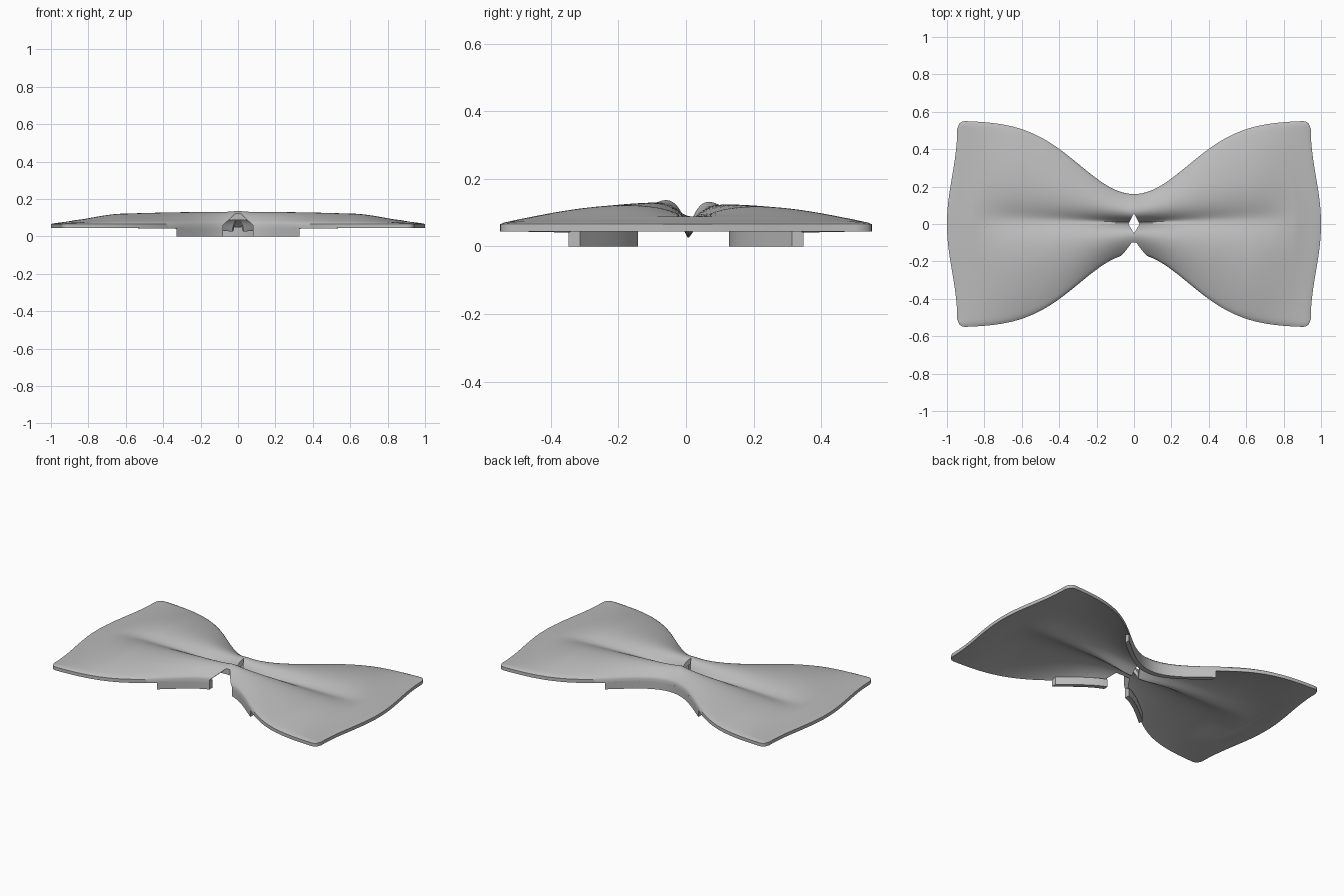
import bpy, bmesh, math

cube = bpy.data.objects.get("Cube")
if cube:
    bpy.data.objects.remove(cube)

grey = bpy.data.materials.new("plain_grey")
grey.use_nodes = True
colour = (0.5, 0.5, 0.5, 1)
grey.diffuse_color = colour
grey.node_tree.nodes["Principled BSDF"].inputs["Base Color"].default_value = colour

NU, NV = 120, 72
HALF = 0.945          # half width at the corners
EDGE = 0.073          # height of the rim


def make_object(name, bm):
    bmesh.ops.recalc_face_normals(bm, faces=bm.faces)
    mesh = bpy.data.meshes.new(name)
    bm.to_mesh(mesh)
    bm.free()
    mesh.materials.append(grey)
    ob = bpy.data.objects.new(name, mesh)
    bpy.context.collection.objects.link(ob)
    return ob


def half_depth(u):
    """Half depth of the bow, pinched at the waist, rounded at the corners."""
    a = abs(u)
    y = 0.16 + 0.393 * (1 - math.exp(-(a * HALF / 0.41) ** 2))
    k = max(0, (a - 0.955) / 0.045)
    return y - 0.04 * (1 - math.sqrt(max(0, 1 - k * k)))


def bulge(a):
    """Height of the lobes above the rim, fading towards the ends."""
    return 0.087 - 0.045 * a if a < 0.6 else 0.06 * math.cos((a - 0.6) / 0.4 * math.pi / 2) ** 2


def surface(u, v, under):
    a, t = abs(u), abs(v)
    x = u * (HALF + 0.055 * math.cos(t * math.pi / 2) ** 2)
    y = v * half_depth(u)
    lift = bulge(a)
    crease = max(0, lift - 0.015) + 0.027 * math.exp(-(a / 0.2) ** 2)
    soft = 0.004 + 0.06 * a                # the fold opens out along the wing
    away = math.hypot(y - 0.006 - 0.03 * a, soft) - soft
    z = EDGE + lift * (1 - t ** (2 + 1.5 * a ** 3))
    z -= crease * math.exp(-away / (0.028 + 0.08 * a))
    if under:
        return x, y, z - 0.028 - 0.008 * math.exp(-(a / 0.4) ** 2)
    return x, y, z - 0.007 * max(a, t) ** 50


def spaced(i, n):
    """Grid parameter from -1 to 1, denser at the outer edges."""
    s = 2 * i / n - 1
    return 0.75 * s + 0.25 * math.sin(s * math.pi / 2)


# Folded cloth: upper and lower skins joined along the rim
bm = bmesh.new()
skins = []
for under in (False, True):
    grid = [[bm.verts.new(surface(spaced(i, NU), spaced(j, NV), under))
             for j in range(NV + 1)] for i in range(NU + 1)]
    for i in range(NU):
        for j in range(NV):
            bm.faces.new((grid[i][j], grid[i + 1][j], grid[i + 1][j + 1], grid[i][j + 1]))
    skins.append([grid[i][0] for i in range(NU)] + [grid[NU][j] for j in range(NV)]
                 + [grid[i][NV] for i in range(NU, 0, -1)] + [grid[0][j] for j in range(NV, 0, -1)])
top, low = skins
for k in range(len(top)):
    bm.faces.new((top[k - 1], top[k], low[k], low[k - 1]))
bow = make_object("bow_cloth", bm)


def prism(name, outline, lift):
    """Closed prism from an outline, swept along the vector lift."""
    bm = bmesh.new()
    face = bm.faces.new([bm.verts.new(p) for p in outline])
    out = bmesh.ops.extrude_face_region(bm, geom=[face])["geom"]
    bmesh.ops.translate(bm, vec=lift, verts=[g for g in out if isinstance(g, bmesh.types.BMVert)])
    return make_object(name, bm)


# Pointed arch in the front and diamond hole in the middle
arch = prism("arch_cutter", [(-0.08, -0.3, -0.1), (0.08, -0.3, -0.1), (0.08, -0.3, 0.06),
                             (0, -0.3, 0.135), (-0.08, -0.3, 0.06)], (0, 0.2, 0))
diamond = prism("diamond_cutter", [(-0.03, 0, -0.1), (0, -0.05, -0.1), (0.03, 0, -0.1),
                                   (0, 0.06, -0.1)], (0, 0, 0.4))
for cutter in (arch, diamond):
    cut = bow.modifiers.new("cut", 'BOOLEAN')
    cut.operation = 'DIFFERENCE'
    cut.object = cutter
    cut.solver = 'EXACT'

# Bake the modifiers, then drop the cutters
bpy.context.view_layer.update()
baked = bpy.data.meshes.new_from_object(bow.evaluated_get(bpy.context.evaluated_depsgraph_get()))
bow.modifiers.clear()
bow.data = baked
for cutter in (arch, diamond):
    bpy.data.objects.remove(cutter)


def skirt(name, x0, x1, side, steps=32):
    """Curved wall below the rim, following the outline."""
    bm = bmesh.new()
    rings = []
    for i in range(steps + 1):
        x = x0 + (x1 - x0) * i / steps
        y = half_depth(x / HALF)
        rings.append([bm.verts.new((x, side * yy, z)) for yy, z in
                      ((y, 0), (y, 0.05), (y - 0.033, 0.05), (y - 0.033, 0))])
    for a, b in zip(rings, rings[1:]):
        for k in range(4):
            n = (k + 1) % 4
            bm.faces.new((a[k], a[n], b[n], b[k]))
    bm.faces.new(rings[0])
    bm.faces.new(rings[-1])
    return make_object(name, bm)


# Lower walls at the waist
parts = [bow,
         skirt("back_skirt", -0.33, 0.33, 1),
         skirt("front_right_skirt", -0.33, -0.08, -1),
         skirt("front_left_skirt", 0.08, 0.33, -1)]

bpy.ops.object.select_all(action='DESELECT')
for ob in parts:
    ob.select_set(True)
bpy.context.view_layer.objects.active = bow
bpy.ops.object.shade_smooth_by_angle(angle=math.radians(40))
